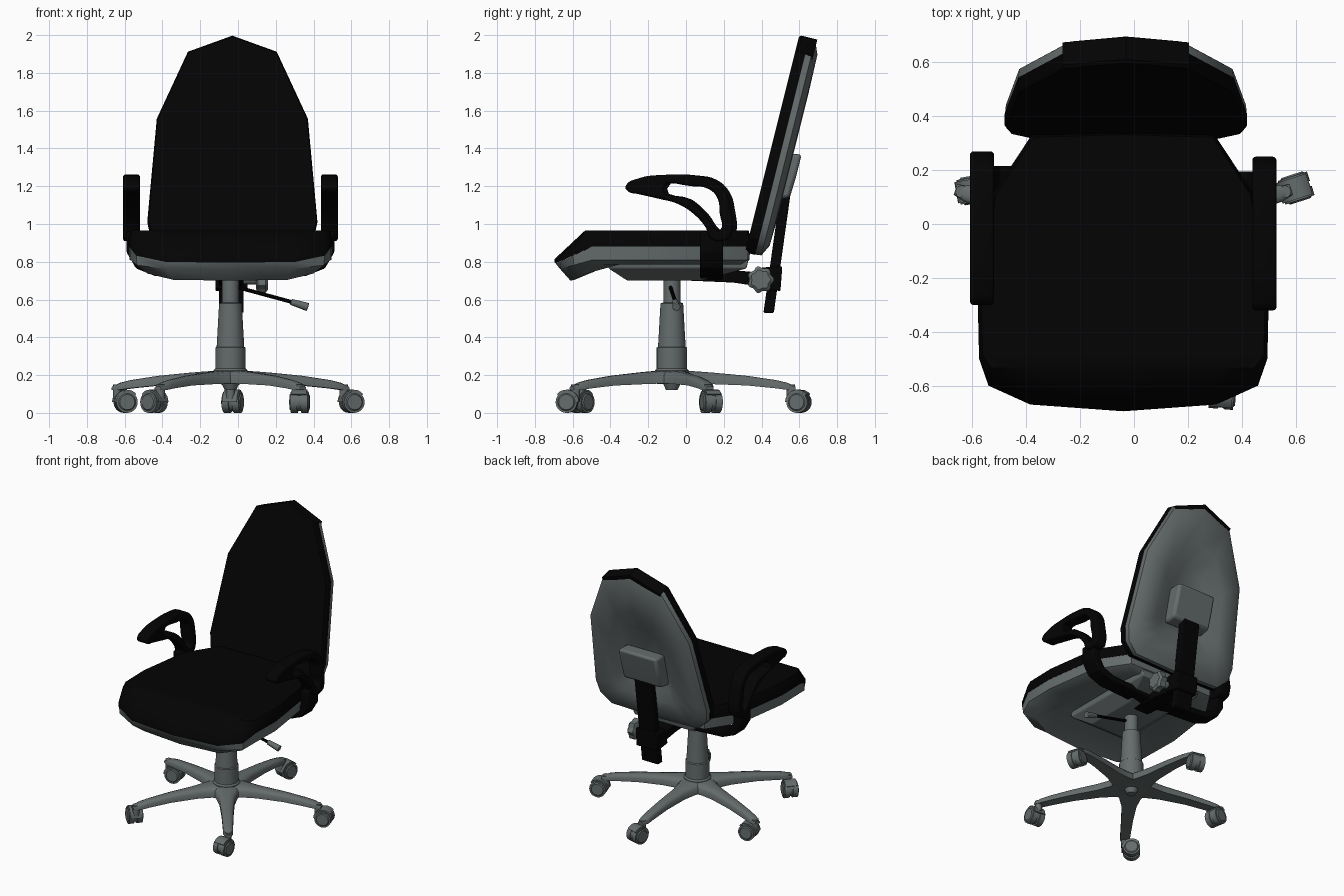
import bpy, bmesh, math
from mathutils import Matrix, Vector

if "Cube" in bpy.data.objects:
    bpy.data.objects.remove(bpy.data.objects["Cube"])

CX, CY = -0.04, -0.075          # chair centre line and column position


def material(name, rgb):
    m = bpy.data.materials.new(name)
    m.diffuse_color = (*rgb, 1)
    m.use_nodes = True
    m.node_tree.nodes["Principled BSDF"].inputs["Base Color"].default_value = m.diffuse_color
    return m


BLACK = material("black", (0.001, 0.001, 0.001))
GREY = material("dark_grey", (0.13, 0.15, 0.15))


def smooth(ob, angle=35):
    bpy.ops.object.select_all(action='DESELECT')
    ob.select_set(True)
    bpy.context.view_layer.objects.active = ob
    bpy.ops.object.shade_smooth_by_angle(angle=math.radians(angle))


def finish(bm, name, mat, bevel=0, angle=35):
    bmesh.ops.recalc_face_normals(bm, faces=bm.faces)
    me = bpy.data.meshes.new(name)
    bm.to_mesh(me)
    bm.free()
    me.materials.append(mat)
    ob = bpy.data.objects.new(name, me)
    bpy.context.collection.objects.link(ob)
    smooth(ob, angle)
    if bevel:
        mod = ob.modifiers.new("bevel", 'BEVEL')
        mod.width, mod.segments = bevel, 2
    return ob


def add_loft(bm, rings):
    loops = [[bm.verts.new(p) for p in r] for r in rings]
    n = len(loops[0])
    for a, b in zip(loops, loops[1:]):
        for i in range(n):
            j = (i + 1) % n
            bm.faces.new((a[i], a[j], b[j], b[i]))
    bm.faces.new(loops[0])
    bm.faces.new(loops[-1])


def loft(name, rings, mat, bevel=0, angle=35):
    bm = bmesh.new()
    add_loft(bm, rings)
    return finish(bm, name, mat, bevel, angle)


def prism_x(name, yz, x0, x1, mat, bevel=0.006):
    return loft(name, [[(x, y, z) for y, z in yz] for x in (x0, x1)], mat, bevel)


def add_rod(bm, p, q, r1, r2=None, seg=24):
    p, q = Vector(p), Vector(q)
    d = q - p
    m = Matrix.Translation((p + q) / 2) @ d.to_track_quat('Z', 'Y').to_matrix().to_4x4()
    bmesh.ops.create_cone(bm, cap_ends=True, segments=seg, radius1=r1,
                          radius2=r1 if r2 is None else r2, depth=d.length, matrix=m)


def mirrored(half):
    return half + [(-x, y) for x, y in reversed(half) if x > 0]


# Seat: faceted outline, front lip bent downwards
seat = mirrored([(0, -.695), (.345, -.67), (.50, -.60), (.535, -.50), (.54, -.28),
                 (.485, .11), (.34, .33), (0, .34)])


def seat_ring(s, z, drop, ymin=-9):
    ring = []
    for x, y in seat:
        d = min(max((-.50 - y) / .18, 0), 1)
        ring.append((CX + x * s, max(y * s, ymin), z - drop * d))
    return ring


loft("seat_cushion", [seat_ring(.975, .965, 0, -.535), seat_ring(1, .93, .115),
                      seat_ring(1, .88, .085), seat_ring(.9, .90, .06)], BLACK, angle=50)
loft("seat_shell", [seat_ring(.93, .885, .085), seat_ring(.997, .88, .085),
                    seat_ring(.99, .81, .05, -.665), seat_ring(.88, .785, .085),
                    seat_ring(.6, .80, 0)], GREY)

# Backrest: tilted plane, faceted outline
back = mirrored([(0, 2.0), (.235, 1.915), (.40, 1.56), (.45, 1.02), (.43, .93),
                 (.35, .86), (0, .85)])


def on_back(x, z, w):
    return (-.03 + x, .60 - .25 * (2 - z) + .97 * w, z - .243 * w)


def back_ring(s, w, zc=1.38):
    return [on_back(x * s, zc + (z - zc) * s, w) for x, z in back]


loft("back_cushion", [back_ring(.985, 0), back_ring(1, .012), back_ring(1, .055),
                      back_ring(.97, .06)], BLACK)
loft("back_shell", [back_ring(.96, .05), back_ring(.997, .055), back_ring(.99, .088),
                    back_ring(.88, .118), back_ring(.60, .122, 1.3), back_ring(.40, .07, 1.26)],
     GREY, angle=50)
# black cap wrapping the top rear edge of the backrest
top = [(-.235, 1.915), (0, 2.0), (.235, 1.915), (.23, 1.895), (0, 1.965), (-.23, 1.895)]
loft("back_top_edge", [[on_back(x, z, w) for x, z in top] for w in (.05, .098)], BLACK)

# Back support: block, upright bar, joint and arm under the seat
block = [(.10, 1.13), (.16, 1.14), (.165, 1.25), (.165, 1.37), (.06, 1.37), (.06, 1.13)]
prism_x("back_block", [on_back(0, z, w)[1:] for w, z in
                       [(w, z + .243 * w) for w, z in block]], -.185, .12, GREY, .018)
prism_x("back_upright_bar", [(.41, .53), (.465, .53), (.555, 1.17), (.50, 1.17)],
        -.10, .03, BLACK)
prism_x("back_joint", [(.38, .66), (.40, .77), (.51, .775), (.50, .645)], -.12, .05, BLACK)
prism_x("back_support_arm", [(.02, .70), (.02, .77), (.20, .76), (.42, .74), (.42, .665),
                             (.25, .69)], -.10, .03, BLACK)

# Mechanism housing under the seat
loft("seat_mechanism", [[(CX + sx * h, y, z) for sx, y in
                         ((-1, y0), (1, y0), (1, y1), (-1, y1))]
                        for h, y0, y1, z in ((.24, -.42, .33, .805), (.23, -.41, .32, .765),
                                             (.14, -.31, .08, .70))], GREY, .006)

# Lobed knob with axle
bm = bmesh.new()
rings = []
for x, s in ((.095, .7), (.105, 1), (.145, 1), (.158, .75)):
    ring = []
    for i in range(42):
        a = math.tau * i / 42
        r = s * (.066 + .006 * math.cos(7 * a))
        ring.append((x, .395 + r * math.cos(a), .705 + r * math.sin(a)))
    rings.append(ring)
add_loft(bm, rings)
add_rod(bm, (CX, .395, .705), (.10, .395, .705), .025)
finish(bm, "tilt_knob", GREY)

# Height lever and grip
bm = bmesh.new()
add_rod(bm, (CX, -.085, .675), (.30, -.055, .583), .010, seg=10)
finish(bm, "height_lever", BLACK)
bm = bmesh.new()
add_rod(bm, (.28, -.057, .588), (.37, -.05, .56), .016, .022, 14)
finish(bm, "lever_grip", GREY, .004)

# Gas column and sleeves, turned from a stepped profile
profile = [(.03, .12), (.045, .152), (.09, .155), (.09, .225), (.08, .235), (.08, .345),
           (.073, .35), (.06, .58), (.045, .585), (.045, .72)]
loft("column", [[(CX + r * math.cos(math.tau * i / 32), CY + r * math.sin(math.tau * i / 32), z)
                 for i in range(32)] for r, z in profile], GREY)

# Five-star base with twin-wheel casters, each swivelled its own way
sections = [(0, .09, .225, .155), (.08, .09, .222, .155), (.13, .07, .22, .155),
            (.22, .05, .213, .152), (.40, .039, .196, .145), (.55, .034, .174, .13),
            (.61, .032, .16, .122), (.655, .02, .14, .122)]      # r, half width, top, bottom
for k, swivel in enumerate((18, 75, 10, 140, 265)):
    angle = math.radians(18 + 72 * k)
    hub = Matrix.Translation((CX, CY, 0)) @ Matrix.Rotation(angle, 4, 'Z')
    ob = loft(f"base_leg_{k + 1}",
              [[(r, -h, zb), (r, -h, zb + .6 * (zt - zb)), (r, -.75 * h, zt - .1 * (zt - zb)),
                (r, -.3 * h, zt), (r, .3 * h, zt), (r, .75 * h, zt - .1 * (zt - zb)),
                (r, h, zb + .6 * (zt - zb)), (r, h, zb)] for r, h, zt, zb in sections],
              GREY, angle=50)
    ob.matrix_world = hub
    bm = bmesh.new()
    c = .045                                    # wheel offset from the stem
    for s in (-1, 1):
        add_rod(bm, (c, s * .010, .057), (c, s * .046, .057), .057, seg=28)
        add_rod(bm, (c, s * .046, .057), (c, s * .052, .057), .046, .040, 28)
    add_rod(bm, (c, -.012, .062), (c, .012, .062), .052, seg=20)
    add_rod(bm, (0, 0, .075), (0, 0, .15), .023, seg=16)
    hood = []
    for y in (-.04, .04):
        arc = [math.radians(40 + 14 * i) for i in range(11)]
        hood.append([(c + R * math.cos(a), y, .057 + R * math.sin(a))
                     for R, seq in ((.066, arc), (.052, arc[::-1])) for a in seq])
    add_loft(bm, hood)
    ob = finish(bm, f"caster_{k + 1}", GREY)
    ob.matrix_world = (Matrix.Translation(hub @ Vector((.63, 0, 0)))
                       @ Matrix.Rotation(math.radians(swivel), 4, 'Z'))

# Looped armrests: filled curve with a hole, plus bracket under the seat
outer = [(-.31, 1.20), (-.24, 1.242), (-.11, 1.26), (.05, 1.257), (.15, 1.235), (.22, 1.17),
         (.248, 1.08), (.25, .94), (.23, .92), (.145, .92), (.115, .98), (.06, 1.045),
         (-.03, 1.105), (-.14, 1.135), (-.24, 1.158), (-.30, 1.175)]
hole = [(-.11, 1.187), (.04, 1.20), (.13, 1.185), (.175, 1.14), (.188, 1.06), (.188, .965),
        (.17, .97), (.11, 1.05), (.02, 1.13)]
bracket = [(.55, .96), (.55, .85), (.50, .765), (.40, .725), (.05, .705),
           (.05, .745), (.38, .765), (.455, .795), (.49, .86), (.49, .96)]
for side, s in (("left", -1), ("right", 1)):
    cu = bpy.data.curves.new("arm_curve", 'CURVE')
    cu.dimensions, cu.fill_mode, cu.resolution_u = '2D', 'BOTH', 4
    cu.extrude, cu.bevel_depth, cu.bevel_resolution, cu.offset = .031, .014, 2, -.014
    for pts in (outer, hole):
        sp = cu.splines.new('BEZIER')
        sp.bezier_points.add(len(pts) - 1)
        sp.use_cyclic_u = True
        for bp, (y, z) in zip(sp.bezier_points, pts):
            bp.co = (y, z, 0)
            bp.handle_left_type = bp.handle_right_type = 'AUTO'
    tmp = bpy.data.objects.new("arm_curve", cu)
    bpy.context.collection.objects.link(tmp)
    me = bpy.data.meshes.new_from_object(tmp.evaluated_get(bpy.context.evaluated_depsgraph_get()))
    bpy.data.objects.remove(tmp)
    me.materials.clear()
    me.materials.append(BLACK)
    arm = bpy.data.objects.new(f"armrest_{side}", me)
    bpy.context.collection.objects.link(arm)
    arm.location = (CX + s * .524, -s * .01, 0)
    arm.rotation_euler = (math.pi / 2, 0, math.pi / 2)
    smooth(arm, 40)
    loft(f"arm_bracket_{side}", [[(CX + s * x, y - s * .01, z) for x, z in bracket]
                                 for y in (.085, .205)], BLACK, .008)
